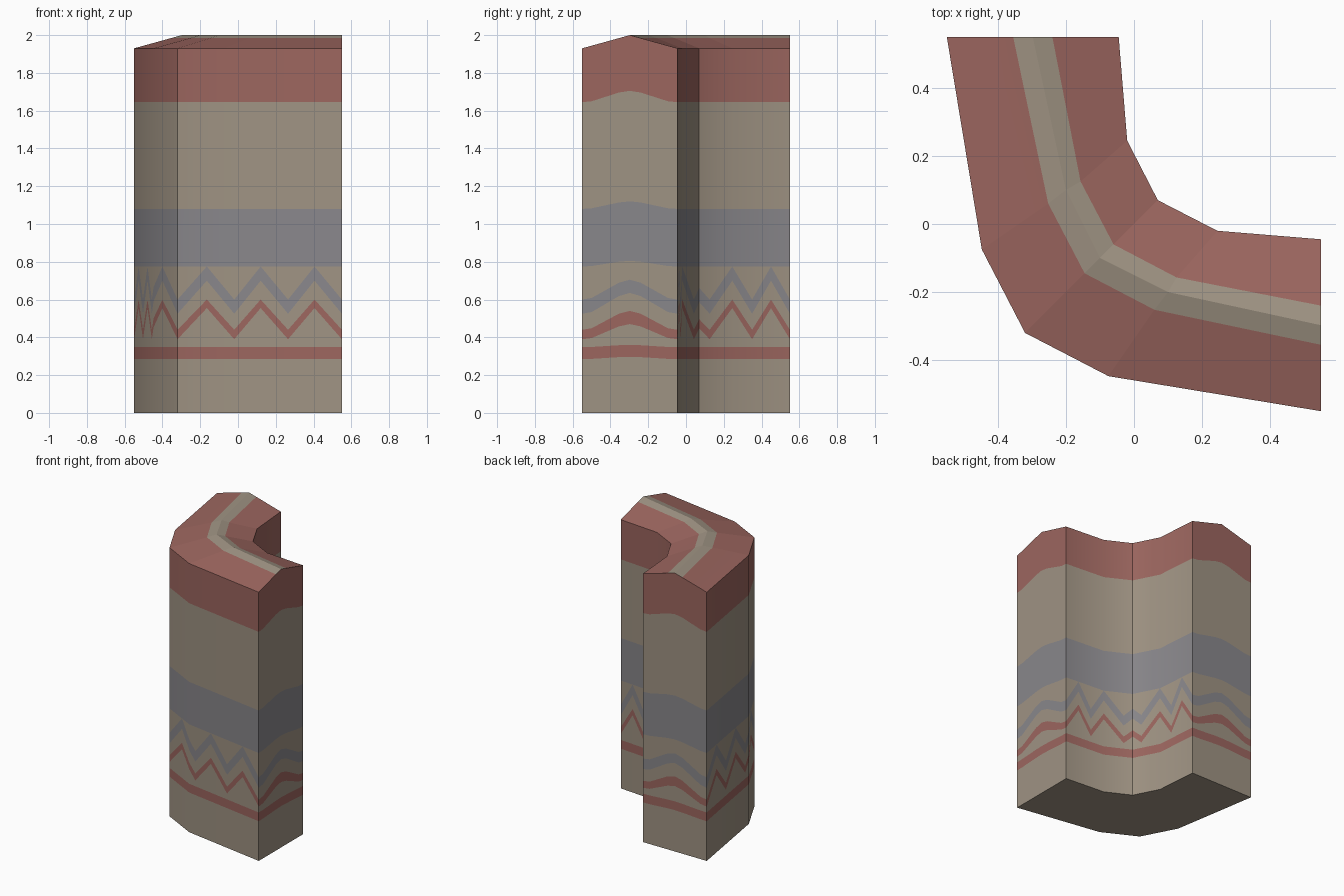
import bpy
from mathutils import Vector

if "Cube" in bpy.data.objects:
    bpy.data.objects.remove(bpy.data.objects["Cube"])


def material(name, rgb):
    m = bpy.data.materials.new(name)
    m.diffuse_color = [((c / 255 + 0.055) / 1.055) ** 2.4 for c in rgb] + [1]
    m.use_nodes = True
    m.node_tree.nodes["Principled BSDF"].inputs["Base Color"].default_value = m.diffuse_color
    return m


TAN, RED, BLUE = 0, 1, 2
MATS = [material("tan_plaster", (159, 147, 131)),
        material("brick_red", (156, 102, 95)),
        material("blue_grey", (137, 135, 139))]

# Band edges: height, extra height at a zigzag peak, extra height at the end ridge
BANDS = [(0, 0, 0), (.285, 0, .012), (.348, 0, .012), (.39, .165, .08),
         (.44, .16, .10), (.525, .175, .11), (.60, .175, .105),
         (.775, 0, .03), (1.08, 0, .04), (1.645, 0, .06), (1.93, 0, .07)]
BAND_MATS = [TAN, RED, TAN, RED, TAN, BLUE, TAN, BLUE, TAN, RED]

# Half plan, from the corner centre to the right end (other half is mirrored on x = y)
OUTER = [(-.32, -.32), (-.075, -.447), (.55, -.55)]
INNER = [(.07, .07), (.245, -.02), (.55, -.045)]
OUTER_ZIG = [(-.32, 0), (-.165, 1), (-.02, 0), (.12, 1), (.265, 0), (.405, 1), (.55, 0)]
INNER_ZIG = [(.07, .35), (.125, 0), (.245, 1), (.35, 0), (.45, 1), (.55, 0)]

verts, index, faces, face_mats, normals = [], {}, [], [], []


def vert(p):
    key = tuple(round(c, 4) for c in p)
    if key not in index:
        index[key] = len(verts)
        verts.append(key)
    return index[key]


def add(points, mat, norms=None):
    """Add a face and its mirror image across the plane x = y."""
    norms = norms or [None] * len(points)
    for mirrored in (False, True):
        pts, ns = list(points), list(norms)
        if mirrored:
            pts = [(y, x, z) for x, y, z in reversed(pts)]
            ns = [n and Vector((n.y, n.x, 0)) for n in reversed(ns)]
        ids, kept = [], []
        for p, n in zip(pts, ns):
            i = vert(p)
            if i not in ids:
                ids.append(i)
                kept.append(n)
        if len(ids) > 2:
            faces.append(ids)
            face_mats.append(mat)
            normals.append(kept)


def lerp_table(table, x):
    for (x0, a), (x1, b) in zip(table, table[1:]):
        if x <= x1 + 1e-6:
            return a + (b - a) * (x - x0) / (x1 - x0)


def columns(stations, zig, side):
    """Wall columns (x, y, zigzag, rise, roof, normal) at every corner and zigzag turn."""
    seg = []
    for (x0, y0), (x1, y1) in zip(stations, stations[1:]):
        seg.append(Vector((y1 - y0, x0 - x1, 0)).normalized() * side)
    mid = (seg[0] + seg[1]).normalized()
    xs = [s[0] for s in stations]
    out = []
    for x in sorted({p[0] for p in zig} | set(xs)):
        if x <= xs[1]:
            n = seg[0].lerp(mid, (x - xs[0]) / (xs[1] - xs[0]))
        else:
            n = mid.lerp(seg[1], (x - xs[1]) / (xs[2] - xs[1]))
        out.append((x, lerp_table(stations, x), lerp_table(zig, x), 0, 0, n.normalized()))
    return out


def strip(cols):
    """Banded wall surface through a row of columns."""
    for a, b in zip(cols, cols[1:]):
        def level(c, k):
            z, zig, rise = BANDS[k]
            r = c[4] if k == len(BANDS) - 1 else c[3]
            return (c[0], c[1], z + zig * c[2] + rise * r)
        for k, mat in enumerate(BAND_MATS):
            add([level(a, k), level(b, k), level(b, k + 1), level(a, k + 1)],
                mat, [a[5], b[5], b[5], a[5]])


# Outer wall, peaked end and inner wall
outer = columns(OUTER, OUTER_ZIG, 1)
inner = columns(INNER, INNER_ZIG, -1)
END = [(0, 0), (.1, .08), (.386, .85), (.5, 1), (.614, .85), (.9, .08), (1, 0)]
end = [(.55, -.55 + .505 * t, 0, r, 2 * min(t, 1 - t), Vector((1, 0, 0))) for t, r in END]
strip(outer)
strip(end)
strip(inner[::-1])

# Ridged roof with a tan stripe along the ridge
stripe_z = 1.93 + .07 * .772
rows = [[(c[0], c[1], 1.93) for c in outer],
        [(-.145, -.145, stripe_z), (.06, -.252, stripe_z), (.55, end[2][1], stripe_z)],
        [(-.1, -.1, 2), (.1, -.2, 2), (.55, end[3][1], 2)],
        [(-.06, -.06, stripe_z), (.125, -.157, stripe_z), (.55, end[4][1], stripe_z)],
        [(c[0], c[1], 1.93) for c in inner]]
splits = [[OUTER[i][0] for i in range(3)]] + [[p[0] for p in r] for r in rows[1:4]] \
    + [[INNER[i][0] for i in range(3)]]
for k, mat in enumerate([RED, TAN, TAN, RED]):
    for i in range(2):
        lo, hi = [[p for p in rows[j] if splits[j][i] - 1e-5 <= p[0] <= splits[j][i + 1] + 1e-5]
                  for j in (k, k + 1)]
        add(lo + hi[::-1], mat)

# Flat underside
ring = outer + end[1:-1] + inner[::-1]
add([(c[0], c[1], 0) for c in reversed(ring)], TAN)

# Wall object, with the gentle bends shaded smooth
mesh = bpy.data.meshes.new("wall_corner")
mesh.from_pydata(verts, [], faces)
for m in MATS:
    mesh.materials.append(m)
loop_normals = []
for poly, mat, ns in zip(mesh.polygons, face_mats, normals):
    poly.material_index = mat
    poly.use_smooth = True
    loop_normals += [n or poly.normal.copy() for n in ns]
mesh.normals_split_custom_set(loop_normals)
wall = bpy.data.objects.new("wall_corner", mesh)
bpy.context.collection.objects.link(wall)
